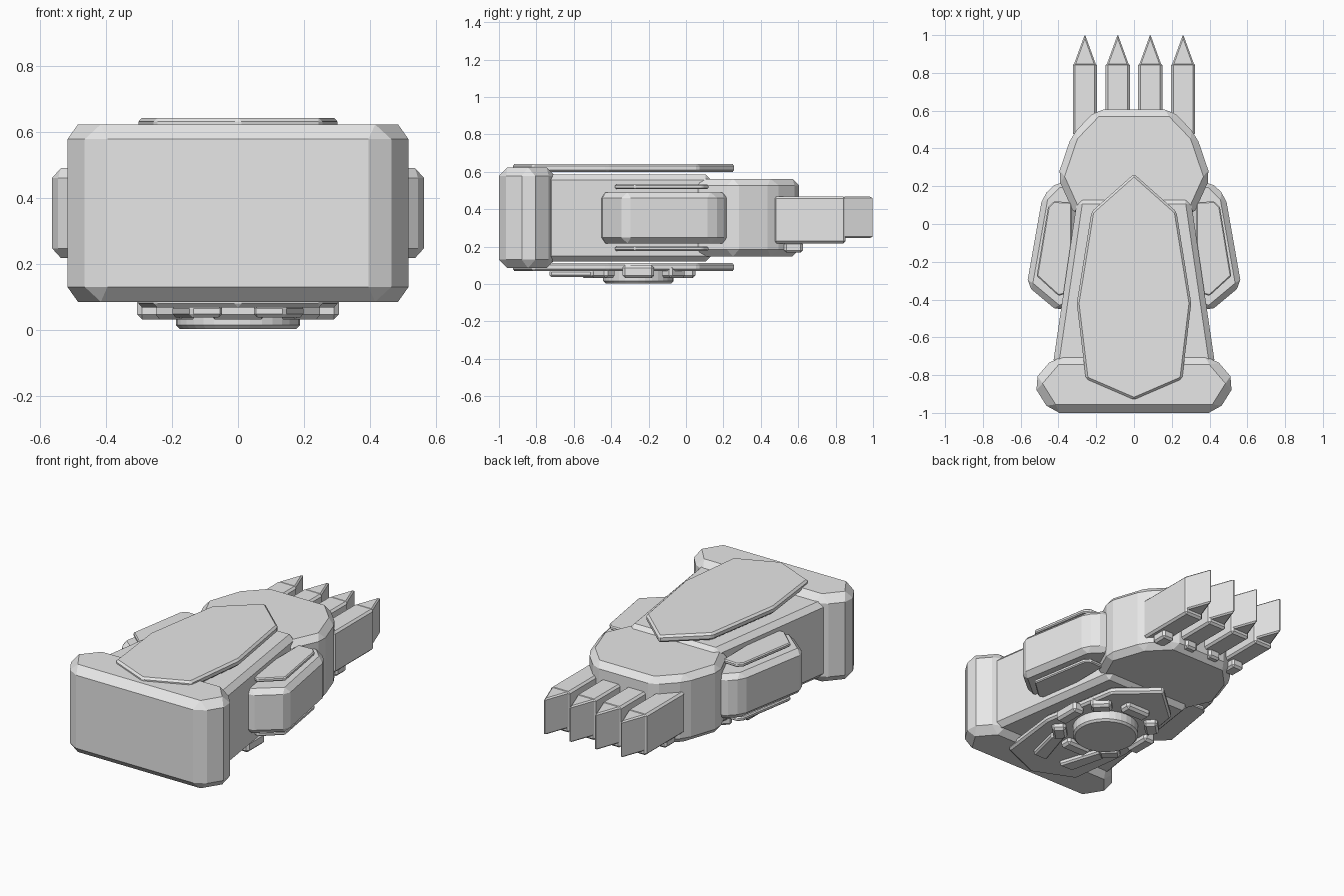
import bpy, bmesh, math

if "Cube" in bpy.data.objects:
    bpy.data.objects.remove(bpy.data.objects["Cube"])

grey = bpy.data.materials.new("plain grey")
grey.diffuse_color = (0.8, 0.8, 0.8, 1)
grey.use_nodes = True
grey.node_tree.nodes["Principled BSDF"].inputs["Base Color"].default_value = grey.diffuse_color


def slab(name, outline, z0, z1, bevel, segments=1):
    """Extrude a flat outline from z0 to z1 and chamfer every edge."""
    bm = bmesh.new()
    face = bm.faces.new([bm.verts.new((x, y, z0)) for x, y in outline])
    top = bmesh.ops.extrude_face_region(bm, geom=[face])["geom"]
    for v in top:
        if isinstance(v, bmesh.types.BMVert):
            v.co.z = z1
    bmesh.ops.recalc_face_normals(bm, faces=bm.faces)
    me = bpy.data.meshes.new(name)
    bm.to_mesh(me)
    bm.free()
    me.materials.append(grey)
    ob = bpy.data.objects.new(name, me)
    bpy.context.collection.objects.link(ob)
    mod = ob.modifiers.new("chamfer", "BEVEL")
    mod.width = bevel
    mod.segments = segments
    mod.limit_method = "ANGLE"
    mod.angle_limit = math.radians(15)
    return ob


def both(half):
    """Close a right-hand half outline with its mirror image."""
    return half + [(-x, y) for x, y in reversed(half) if x > 0]


def flip(outline, side):
    return [(x * side, y) for x, y in outline]


# Wrist cuff, forearm and palm
slab("wrist_cuff", both([(0.42, -0.70), (0.54, -0.84), (0.44, -1.0)]), 0.085, 0.622, 0.045)
slab("forearm", both([(0.30, 0.135), (0.43, -0.75)]), 0.12, 0.585, 0.03)
slab("palm", both([(0.20, 0.605), (0.33, 0.47), (0.405, 0.25), (0.31, 0.04)]),
     0.148, 0.562, 0.035)

# Armour plates above and below the forearm
plate = both([(0, 0.265), (0.225, 0.065), (0.303, -0.42), (0.255, -0.82), (0, -0.93)])
slab("top_plate", plate, 0.598, 0.642, 0.012)
slab("bottom_plate", plate, 0.068, 0.112, 0.012)

# Fingers with vertical wedge claws and a small pad beneath each
for i, x in enumerate((-0.26, -0.086, 0.086, 0.26)):
    w = 0.064
    slab(f"finger_{i}", [(x - w, 0.47), (x + w, 0.47), (x + w, 0.853), (x - w, 0.853)],
         0.217, 0.468, 0.012)
    slab(f"claw_{i}", [(x - 0.06, 0.84), (x + 0.06, 0.84), (x, 1.005)], 0.245, 0.467, 0.008)
    slab(f"finger_pad_{i}", [(x - 0.04, 0.525), (x + 0.04, 0.525),
                             (x + 0.04, 0.625), (x - 0.04, 0.625)], 0.168, 0.225, 0.012)

# Side pods with trim plates above and below
pod = [(0.30, 0.215), (0.405, 0.225), (0.485, 0.145), (0.568, -0.325), (0.40, -0.465), (0.30, -0.42)]
trim = [(0.33, 0.115), (0.425, 0.12), (0.455, 0.09), (0.515, -0.275), (0.40, -0.38), (0.33, -0.36)]
for name, side in (("left", -1), ("right", 1)):
    slab(name + "_pod", flip(pod, side), 0.217, 0.49, 0.03)
    slab(name + "_pod_top_trim", flip(trim, side), 0.508, 0.532, 0.006)
    slab(name + "_pod_bottom_trim", flip(trim, side), 0.177, 0.201, 0.006)
    # Fins on the underside, behind the disc
    fin = [(0.045, -0.73), (0.145, -0.73), (0.20, -0.50), (0.13, -0.46)]
    slab(name + "_underside_fin", flip(fin, side), 0.038, 0.075, 0.01)

# Round disc under the forearm, ringed by eight blocks
CY = -0.255
circle = [(0.188 * math.cos(a), CY + 0.188 * math.sin(a))
          for a in (2 * math.pi * i / 32 for i in range(32))]
disc = slab("underside_disc", circle, 0.003, 0.08, 0.012)
disc.modifiers["chamfer"].angle_limit = math.radians(30)
for i in range(8):
    a = i * math.pi / 4
    c, s = math.cos(a), math.sin(a)
    t = 0.085 if i % 2 == 0 else 0.06
    block = [(r * c - u * s, CY + r * s + u * c)
             for r, u in ((0.225, -t), (0.305, -t), (0.305, t), (0.225, t))]
    slab(f"ring_block_{i}", block, 0.032, 0.1, 0.014)
